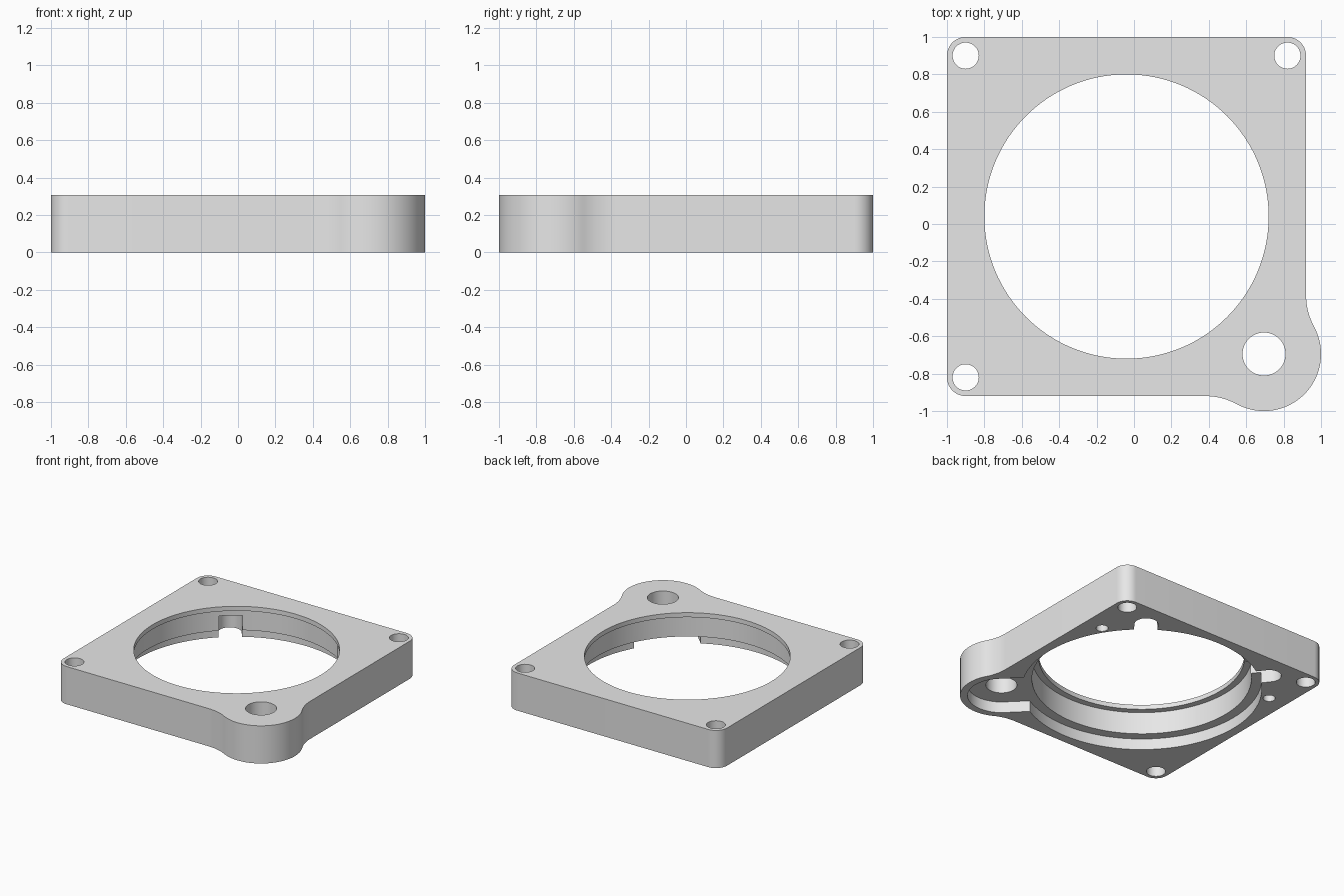
import bpy, bmesh, math
from mathutils import Vector

if "Cube" in bpy.data.objects:
    bpy.data.objects.remove(bpy.data.objects["Cube"])

H = 0.307                      # plate thickness
C = Vector((-0.04, 0.04))      # bore centre
LOBE = Vector((0.695, -0.695)) # mounting lobe centre


def arc(c, r, a0, a1, n):
    return [(c[0] + r * math.cos(math.radians(a0 + (a1 - a0) * i / n)),
             c[1] + r * math.sin(math.radians(a0 + (a1 - a0) * i / n)))
            for i in range(n + 1)]


def circle(c, r, n=48):
    return arc(c, r, 0, 360, n)[:-1]


def slot(a, b, r, n=24):
    """Round-ended slot outline from a to b."""
    ang = math.degrees(math.atan2(b[1] - a[1], b[0] - a[0]))
    return arc(b, r, ang - 90, ang + 90, n) + arc(a, r, ang + 90, ang + 270, n)


def prism(name, pts, z0, z1):
    bm = bmesh.new()
    face = bm.faces.new([bm.verts.new((x, y, z0)) for x, y in pts])
    ext = bmesh.ops.extrude_face_region(bm, geom=[face])
    top = [v for v in ext["geom"] if isinstance(v, bmesh.types.BMVert)]
    bmesh.ops.translate(bm, verts=top, vec=(0, 0, z1 - z0))
    bmesh.ops.recalc_face_normals(bm, faces=bm.faces)
    me = bpy.data.meshes.new(name)
    bm.to_mesh(me)
    bm.free()
    ob = bpy.data.objects.new(name, me)
    bpy.context.collection.objects.link(ob)
    return ob


# Outer outline: rounded square with one lobe blended in by two fillets
R, LR = 0.355, 0.305
f1, f2 = (0.38, -0.92 - R), (0.92 + R, -0.38)
t = math.degrees(math.atan2(f2[1] - LOBE.y, f2[0] - LOBE.x))
outline = (arc((-0.9, -0.82), 0.1, 180, 270, 12)
           + arc(f1, R, 90, 90 - t, 12)
           + arc(LOBE, LR, 270 - t, 360 + t, 48)[1:-1]
           + arc(f2, R, 180 + t, 180, 12)
           + arc((0.82, 0.9), 0.1, 0, 90, 12)
           + arc((-0.9, 0.9), 0.1, 90, 180, 12))
plate = prism("mounting_plate", outline, 0, H)

# Stepped bore: lip, main bore, shallow counterbore
cuts = [("lip_bore", circle(C, 0.76, 128), -0.1, H + 0.1),
        ("main_bore", circle(C, 0.81, 128), -0.1, 0.27),
        ("counterbore", circle(C, 0.887, 128), -0.1, 0.09)]

# Lobe pocket opening into the counterbore, and its through hole
cuts.append(("lobe_pocket", slot(LOBE, LOBE.lerp(C, 0.6), 0.25), -0.1, 0.09))
cuts.append(("lobe_hole", circle(LOBE, 0.115), -0.1, H + 0.1))

# Corner screw holes
for p in ((-0.9, 0.9), (0.82, 0.9), (-0.9, -0.82)):
    cuts.append(("corner_hole", circle(p, 0.07), -0.1, H + 0.1))

# Mirrored pair: radial notches and blind pin holes on the underside
for s in (1, -1):
    d = Vector((s * math.cos(math.radians(52)), math.sin(math.radians(52))))
    cuts.append(("notch", slot(C + d * 0.6, C + d * 0.965, 0.087), -0.1, 0.21))
    cuts.append(("pin_hole", circle((C.x + s * 0.805, 0.545), 0.045, 32), -0.1, 0.2))

bpy.context.view_layer.objects.active = plate
plate.select_set(True)
for name, pts, z0, z1 in cuts:
    cutter = prism(name + "_cutter", pts, z0, z1)
    cutter.hide_render = True
    mod = plate.modifiers.new(name, "BOOLEAN")
    mod.operation, mod.solver, mod.object = "DIFFERENCE", "EXACT", cutter
    bpy.ops.object.modifier_apply(modifier=mod.name)
    bpy.data.objects.remove(cutter)

# Single grey finish
grey = bpy.data.materials.new("light_grey")
grey.diffuse_color = (0.8, 0.8, 0.8, 1)
grey.use_nodes = True
grey.node_tree.nodes["Principled BSDF"].inputs["Base Color"].default_value = grey.diffuse_color
plate.data.materials.clear()
plate.data.materials.append(grey)
bpy.ops.object.shade_smooth_by_angle(angle=math.radians(30))
